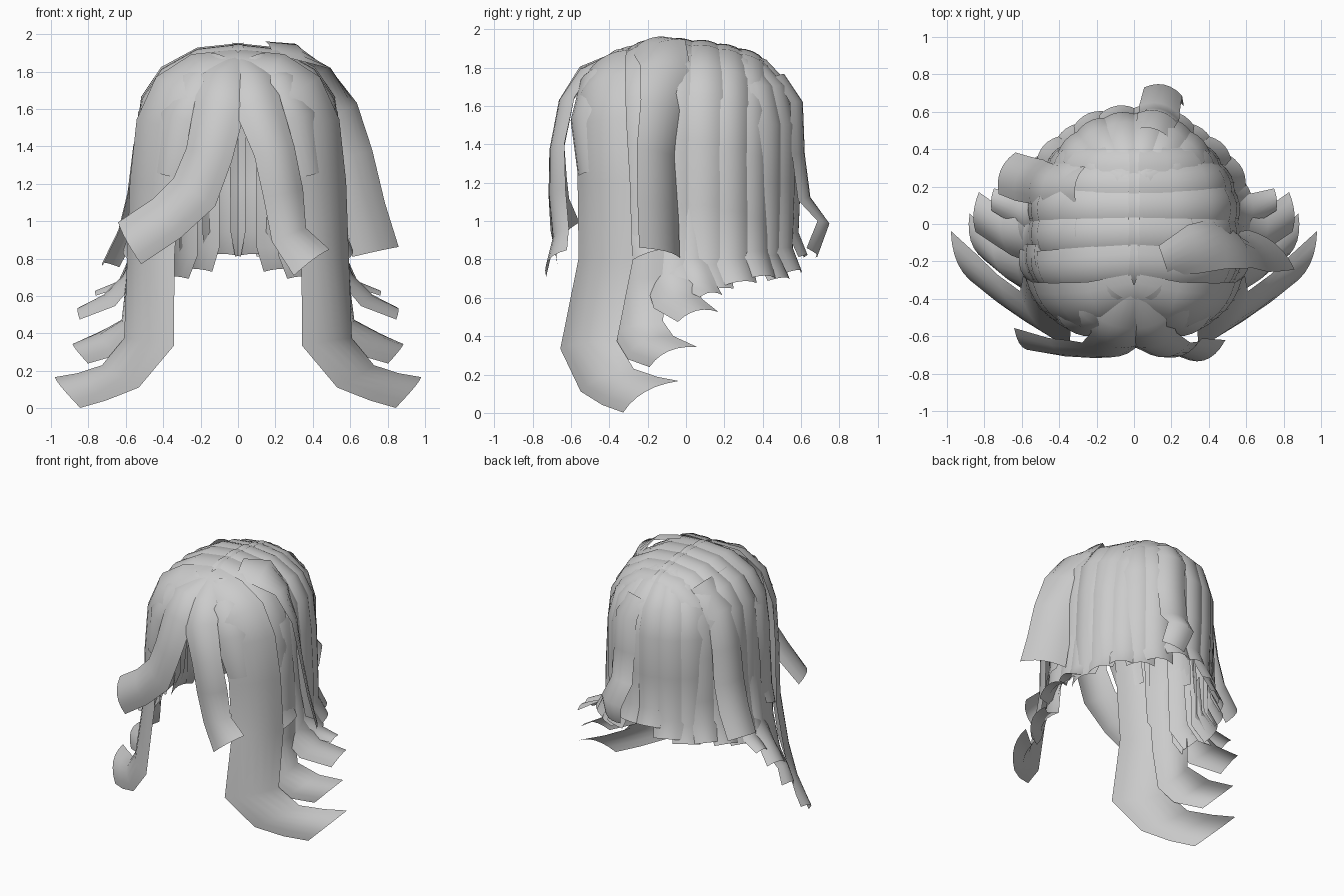
import bpy, bmesh, math
from mathutils import Vector, Matrix

hair = bpy.data.materials.new("light grey hair")
hair.diffuse_color = (0.6, 0.6, 0.6, 1)
COLS = 6


def strand(name, rows, bulge=0.18, side=1):
    """Ribbon along rows of (x, y, z, width, twist angle or across vector)."""
    pts = [Vector((r[0] * side, r[1], r[2])) for r in rows]
    bm = bmesh.new()
    grid = []
    for i, (p, r) in enumerate(zip(pts, rows)):
        t = (pts[min(i + 1, len(pts) - 1)] - pts[max(i - 1, 0)]).normalized()
        out = p - Vector((0, 0, min(p.z, 1.35)))
        out = (out - t * out.dot(t)).normalized()
        across = out.cross(t)
        if len(r) > 4:
            if isinstance(r[4], tuple):
                a = r[4]
                across = (Vector((a[0] * side, a[1], a[2])) * side).normalized()
                out = t.cross(across).normalized()
            else:
                out = Matrix.Rotation(math.radians(r[4] * side), 3, t) @ out
                across = out.cross(t)
        line = []
        for k in range(COLS + 1):
            s = 2 * k / COLS - 1
            line.append(bm.verts.new(p + across * s * r[3] / 2
                                     + out * r[3] * bulge * (0.4 - s * s)))
        grid.append(line)
    for a, b in zip(grid, grid[1:]):
        for k in range(COLS):
            bm.faces.new((a[k], b[k], b[k + 1], a[k + 1]))
    me = bpy.data.meshes.new(name)
    bm.to_mesh(me)
    bm.free()
    ob = bpy.data.objects.new(name, me)
    bpy.context.collection.objects.link(ob)
    me.materials.append(hair)
    for f in me.polygons:
        f.use_smooth = True
    return ob


def pair(name, rows, bulge=0.18):
    for side, label in ((1, "right"), (-1, "left")):
        strand(f"{name}_{label}", rows, bulge, side)


# long front locks that sweep outward at the tips
pair("long_front_lock", [
    (-0.02, -0.38, 1.86, 0.26), (0.20, -0.44, 1.83, 0.30), (0.36, -0.46, 1.72, 0.34),
    (0.44, -0.46, 1.52, 0.36), (0.47, -0.45, 1.20, 0.38), (0.49, -0.44, 0.80, 0.38),
    (0.50, -0.53, 0.36, 0.40, (0.27, 0.30, 0.04)),
    (0.65, -0.43, 0.18, 0.36, (0.20, 0.28, 0.12)),
    (0.80, -0.31, 0.13, 0.36, (0.16, 0.30, 0.15)),
    (0.93, -0.20, 0.10, 0.36, (0.14, 0.30, 0.17))], 0.14)

# stepped locks behind the long ones
pair("middle_side_lock", [
    (0.30, -0.20, 1.84, 0.24), (0.50, -0.24, 1.58, 0.26), (0.54, -0.25, 1.15, 0.28),
    (0.56, -0.25, 0.70, 0.28), (0.60, -0.26, 0.45, 0.28, (0.06, 0.27, 0.08)),
    (0.72, -0.21, 0.36, 0.30, (0.12, 0.26, 0.12)),
    (0.86, -0.08, 0.31, 0.28, (0.08, 0.26, 0.11))])
pair("short_side_lock", [
    (0.30, -0.06, 1.87, 0.22), (0.51, -0.08, 1.58, 0.24), (0.55, -0.10, 1.10, 0.24),
    (0.58, -0.10, 0.72, 0.24), (0.70, -0.05, 0.59, 0.26, (0.05, 0.26, 0.05)),
    (0.85, 0.06, 0.52, 0.22, (-0.02, 0.25, 0.06))])
pair("small_side_flick", [
    (0.54, 0.02, 1.10, 0.18), (0.57, 0.02, 0.80, 0.18),
    (0.63, 0.07, 0.67, 0.18, (0.0, 1.0, 0.1)), (0.76, 0.13, 0.62, 0.12, (-0.1, 1.0, 0.1))])

# crown bands falling from the centre parting to each side:
# (y at parting, y at side, crown height, half width, lower end, width)
for n, (y0, y1, h, w, end, wide) in enumerate((
        (-0.24, -0.28, 1.92, 0.51, 0.80, 0.27), (-0.06, -0.08, 1.94, 0.53, 0.66, 0.27),
        (0.11, 0.11, 1.93, 0.53, 0.63, 0.25), (0.25, 0.25, 1.90, 0.49, 0.67, 0.23),
        (0.37, 0.37, 1.86, 0.41, 0.70, 0.22))):
    rows = [(-0.03, y0, h - 0.005, wide)]
    for u, d in ((0.4, 0.03), (0.75, 0.13), (0.94, 0.28), (1, 0.52), (1.03, 0.85)):
        rows.append((w * u, y0 + (y1 - y0) * u, h - d, wide))
    rows += [(w * 1.04, y1, end + 0.14, wide), (w * 1.16, y1 + 0.04, end + 0.01, wide * 0.85)]
    pair(f"crown_band_{n + 1}", rows)

# strands fanning down the back
for n, (x, y, end) in enumerate(((0.08, 0.57, 0.82), (0.22, 0.53, 0.74), (0.33, 0.45, 0.70))):
    pair(f"back_strand_{n + 1}", [
        (x * 0.2, 0.26, 1.89, 0.16), (x * 0.6, y * 0.72, 1.83, 0.20),
        (x * 0.9, y * 0.93, 1.70, 0.23), (x, y + 0.01, 1.50, 0.24),
        (x, y + 0.01, 1.20, 0.24), (x * 0.98, y, end + 0.12, 0.23),
        (x * 1.08, y + 0.05, end, 0.20)])
strand("back_flick", [
    (0.10, 0.50, 1.76, 0.18), (0.13, 0.59, 1.62, 0.22), (0.14, 0.60, 1.35, 0.22),
    (0.14, 0.63, 1.12, 0.22), (0.16, 0.73, 0.99, 0.21), (0.19, 0.67, 0.83, 0.18)])

# fringe, parted in the middle
strand("right_fringe", [
    (0.01, -0.36, 1.87, 0.20), (0.07, -0.54, 1.78, 0.26), (0.11, -0.64, 1.63, 0.26),
    (0.20, -0.69, 1.38, 0.23), (0.25, -0.69, 1.15, 0.23), (0.28, -0.67, 0.93, 0.21),
    (0.40, -0.70, 0.79, 0.26)])
strand("left_fringe", [
    (-0.01, -0.36, 1.87, 0.20), (-0.08, -0.54, 1.79, 0.28), (-0.10, -0.64, 1.63, 0.28),
    (-0.16, -0.69, 1.36, 0.26), (-0.24, -0.69, 1.16, 0.28), (-0.39, -0.68, 1.02, 0.27),
    (-0.59, -0.64, 0.89, 0.28)])
pair("fringe_root", [
    (0.10, -0.36, 1.88, 0.22), (0.24, -0.50, 1.76, 0.26), (0.34, -0.55, 1.56, 0.26),
    (0.40, -0.52, 1.25, 0.20)])

# loose raised lock on the right, and a flick on the left
strand("raised_lock", [
    (0.16, -0.20, 1.94, 0.18), (0.32, -0.14, 1.92, 0.28), (0.47, -0.10, 1.81, 0.28, -25),
    (0.58, -0.11, 1.60, 0.28, -45), (0.64, -0.14, 1.36, 0.28, -55),
    (0.69, -0.13, 1.08, 0.31, -58), (0.75, -0.12, 0.84, 0.33, -60)], 0.12)
strand("left_side_flick", [
    (-0.30, 0.22, 1.86, 0.20), (-0.47, 0.22, 1.68, 0.22), (-0.53, 0.23, 1.40, 0.24),
    (-0.56, 0.24, 1.15, 0.25), (-0.61, 0.25, 0.95, 0.25), (-0.70, 0.28, 0.77, 0.24)])
